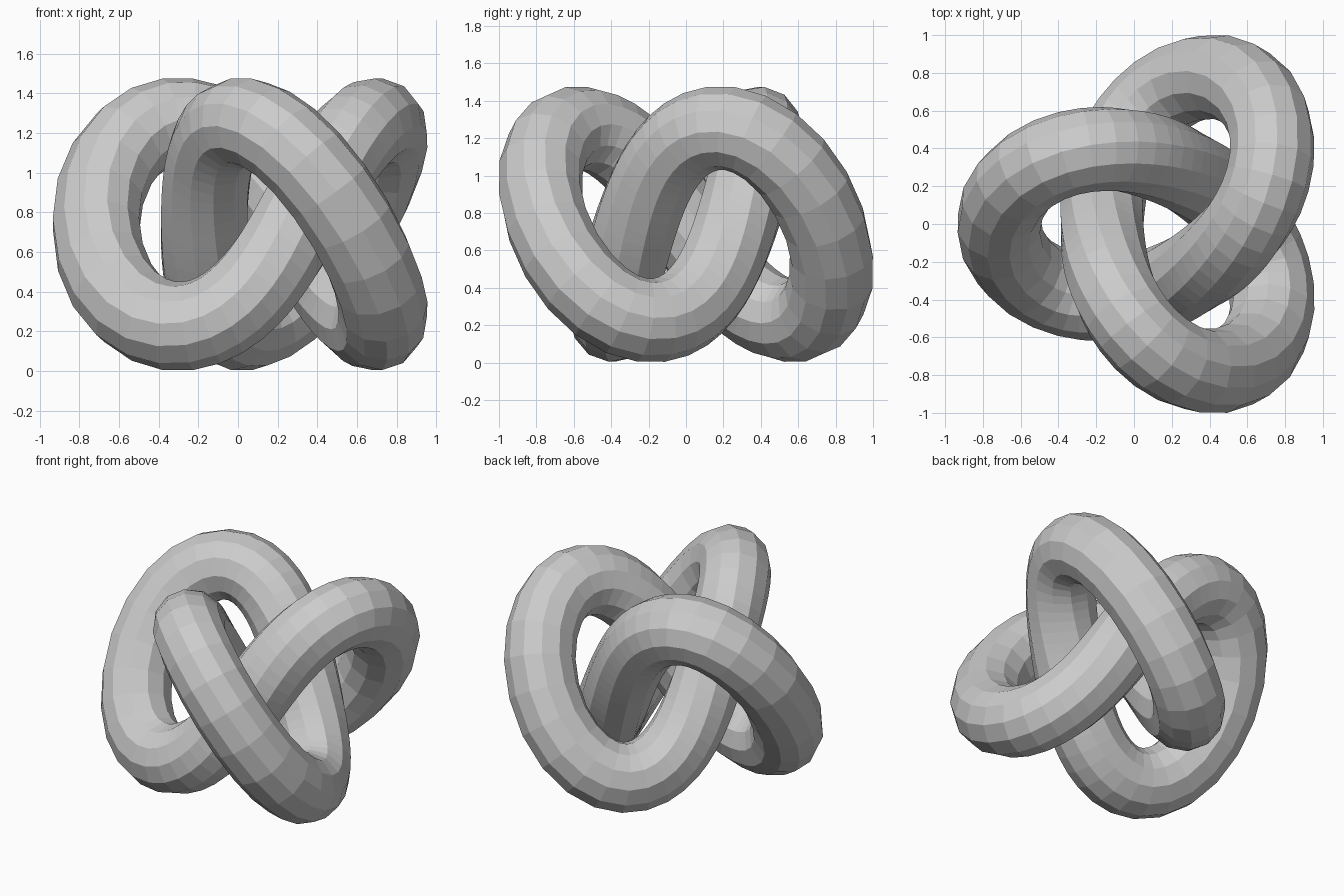
import bpy
from math import sin, cos, pi, sqrt

cube = bpy.data.objects.get("Cube")
if cube:
    bpy.data.objects.remove(cube, do_unlink=True)

# Proportions of the three-lobed knot
STEPS = 96
TUBE = 0.225
MID_RADIUS = 0.455
PINCH = 0.468
RISE = 0.515
HEIGHT = 0.74
SHIFT = 0.14


def knot_point(t):
    """Closed path winding twice round z while rising and falling three times."""
    spread = 1 / (1 - PINCH * cos(3 * t))
    angle = pi - 2 * t
    r = MID_RADIUS * spread
    z = RISE * sqrt(1 - PINCH ** 2) * sin(3 * t) * spread
    return (SHIFT + r * cos(angle), r * sin(angle), HEIGHT + z, 1)


# Tube swept along the path
curve = bpy.data.curves.new("knot_tube", "CURVE")
curve.dimensions = "3D"
curve.bevel_depth = TUBE
curve.bevel_resolution = 4
path = curve.splines.new("POLY")
path.points.add(STEPS - 1)
for i, point in enumerate(path.points):
    point.co = knot_point(2 * pi * i / STEPS)
path.use_cyclic_u = True
path.use_smooth = False

knot = bpy.data.objects.new("knot_tube", curve)
bpy.context.collection.objects.link(knot)
bpy.ops.object.select_all(action="DESELECT")
knot.select_set(True)
bpy.context.view_layer.objects.active = knot
bpy.ops.object.convert(target="MESH")
knot = bpy.context.object

# Plain grey finish
grey = bpy.data.materials.new("plain_grey")
grey.use_nodes = True
colour = (0.6, 0.6, 0.6, 1)
grey.diffuse_color = colour
grey.node_tree.nodes["Principled BSDF"].inputs["Base Color"].default_value = colour
knot.data.materials.clear()
knot.data.materials.append(grey)
